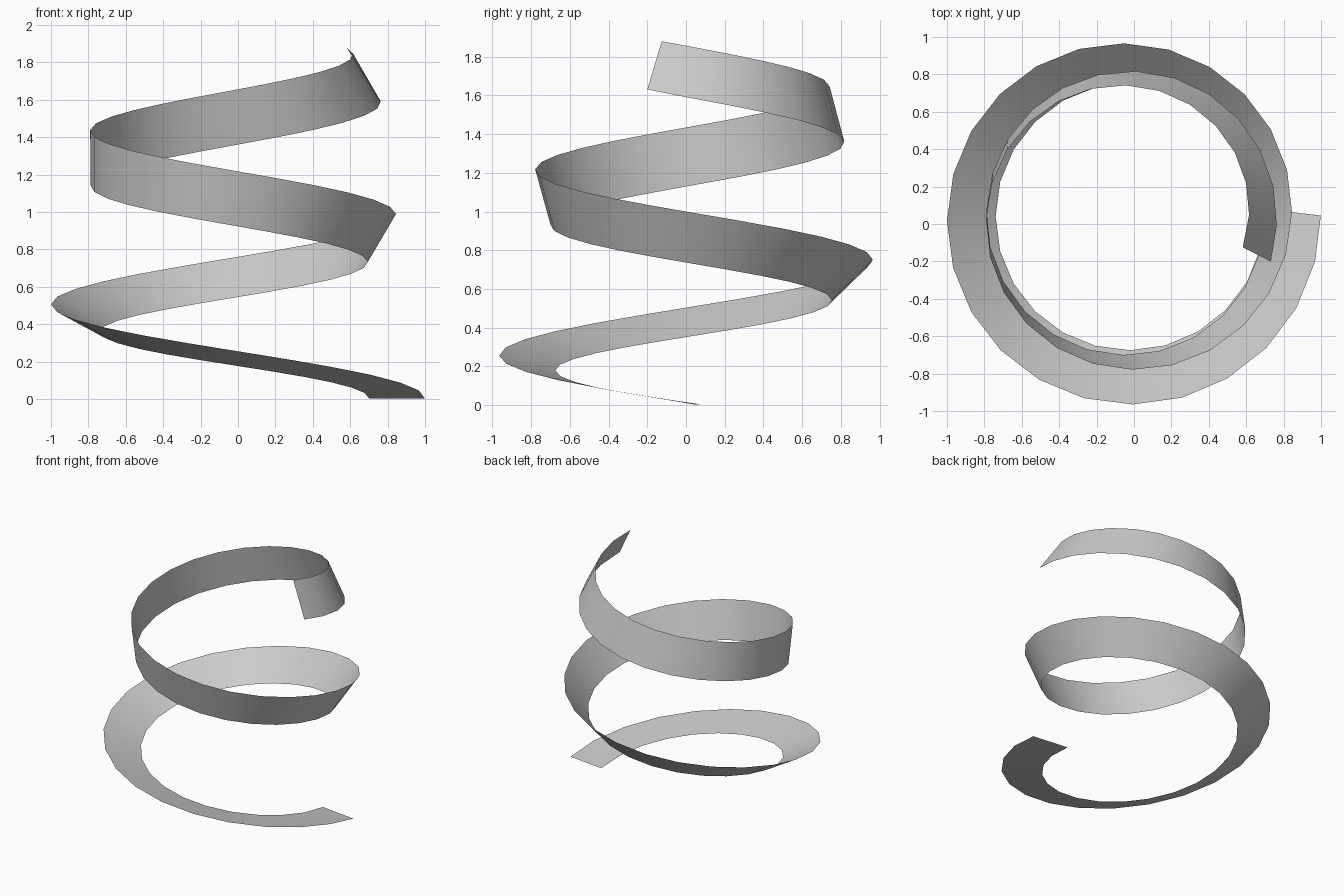
import bpy
from math import cos, sin, radians
from mathutils import Vector

if "Cube" in bpy.data.objects:
    bpy.data.objects.remove(bpy.data.objects["Cube"])

SEGMENTS = 49            # about 24 per turn, a little over two turns
HALF_WIDTH = 0.15
CENTRE = Vector((-0.03, 0.04, 0.0))


def path(k):
    """Centre line: clockwise rising helix that slowly narrows."""
    a = radians(1.5 - 15.06 * k)
    r = 0.88 - 0.164 * k / SEGMENTS
    return CENTRE + Vector((r * cos(a), r * sin(a), 0.003 + 1.752 * k / SEGMENTS))


# Ribbon cross-lines, rolling from flat to leaning inward along the path
verts = []
for k in range(SEGMENTS + 1):
    tangent = (path(min(k + 1, SEGMENTS)) - path(max(k - 1, 0))).normalized()
    outward = Vector((-tangent.y, tangent.x, 0)).normalized()
    up = tangent.cross(outward)
    if up.z < 0:
        up.negate()
    roll = radians(2.5 * k)
    across = (outward * cos(roll) + up * sin(roll)) * HALF_WIDTH
    verts += [path(k) - across, path(k) + across]

faces = [(2 * k, 2 * k + 1, 2 * k + 3, 2 * k + 2) for k in range(SEGMENTS)]

# Twisted spiral ribbon
mesh = bpy.data.meshes.new("spiral_ribbon")
mesh.from_pydata(verts, [], faces)
mesh.shade_smooth()
ribbon = bpy.data.objects.new("spiral_ribbon", mesh)
bpy.context.collection.objects.link(ribbon)
